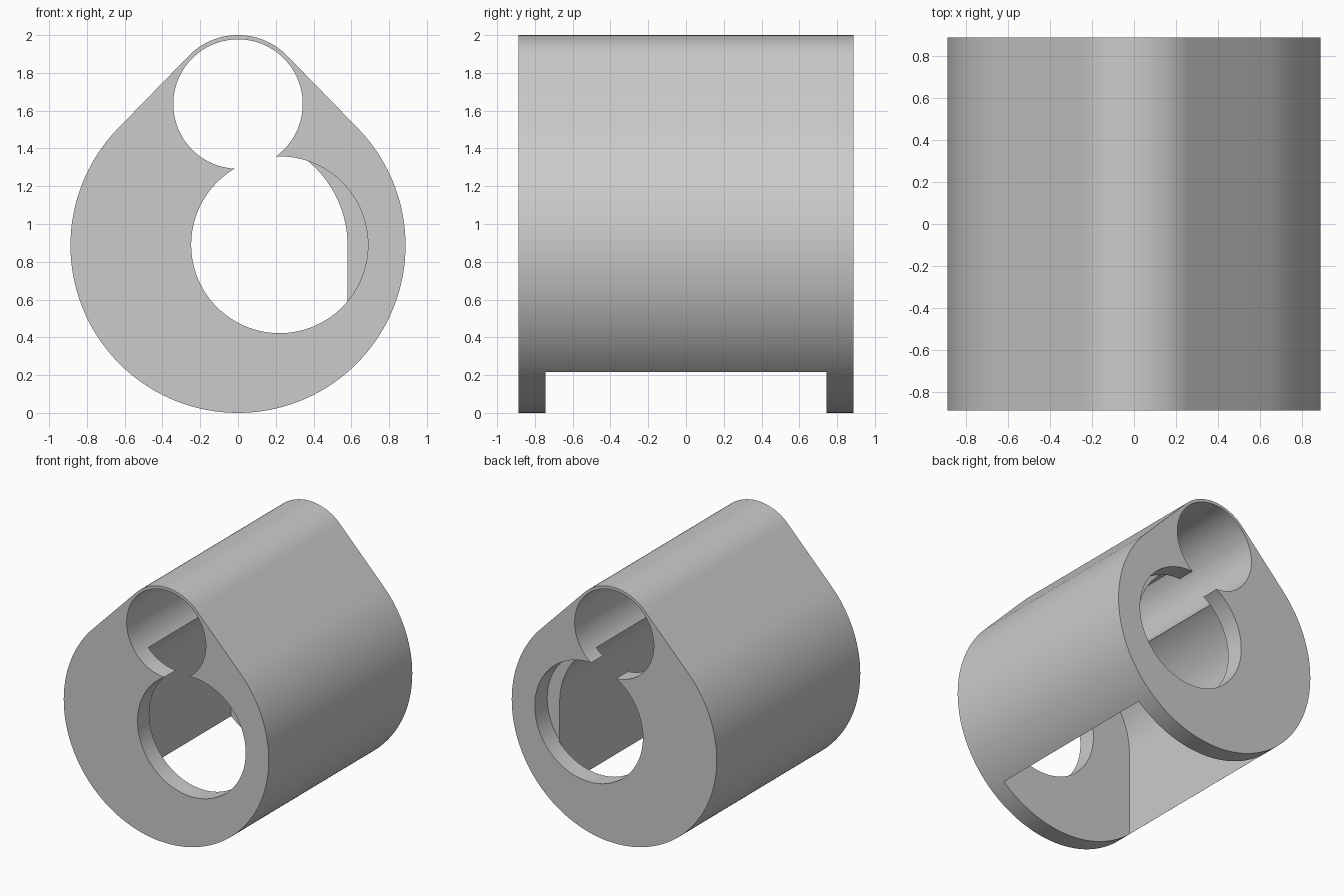
import bpy, bmesh
from math import acos, cos, sin, pi, radians

cube = bpy.data.objects.get("Cube")
if cube:
    bpy.data.objects.remove(cube)

HALF = 0.887           # half length and main radius
MAIN_Z = 0.887         # axis of the main barrel
TUBE_Z, TUBE_R = 1.635, 0.365
CAVITY_R, CAVITY_HALF = 0.58, 0.743

grey = bpy.data.materials.new("light_grey")
grey.use_nodes = True
colour = (0.6, 0.6, 0.6, 1)
grey.diffuse_color = colour
grey.node_tree.nodes["Principled BSDF"].inputs["Base Color"].default_value = colour


def arc(x, z, r, start, end, steps):
    return [(x + r * cos(start + (end - start) * i / steps),
             z + r * sin(start + (end - start) * i / steps)) for i in range(steps + 1)]


def extrude(name, outline, half):
    """Prism with an x-z outline, running from -half to half along y."""
    bm = bmesh.new()
    face = bm.faces.new([bm.verts.new((x, -half, z)) for x, z in outline])
    new = bmesh.ops.extrude_face_region(bm, geom=[face])["geom"]
    bmesh.ops.translate(bm, vec=(0, 2 * half, 0),
                        verts=[v for v in new if isinstance(v, bmesh.types.BMVert)])
    bmesh.ops.recalc_face_normals(bm, faces=bm.faces)
    mesh = bpy.data.meshes.new(name)
    bm.to_mesh(mesh)
    bm.free()
    mesh.materials.append(grey)
    obj = bpy.data.objects.new(name, mesh)
    bpy.context.collection.objects.link(obj)
    return obj


# Teardrop housing: large and small arcs joined by tangent flanks
t = acos((HALF - TUBE_R) / (TUBE_Z - MAIN_Z))
outline = (arc(0, TUBE_Z, TUBE_R, pi / 2 - t, pi / 2 + t, 40)
           + arc(0, MAIN_Z, HALF, pi / 2 + t, 2.5 * pi - t, 140))
housing = extrude("housing", outline, HALF)

# Cutters: open-bottomed cavity, upper bore, offset end-plate opening
cavity = arc(0, MAIN_Z, CAVITY_R, 0, pi, 72) + [(-CAVITY_R, -0.3), (CAVITY_R, -0.3)]
cutters = [
    extrude("cavity_cutter", cavity, CAVITY_HALF),
    extrude("bore_cutter", arc(0, TUBE_Z, 0.3425, 0, 2 * pi, 96)[:-1], 1.2),
]
opening = arc(0.22, MAIN_Z + 0.003, 0.468, 0, 2 * pi, 96)[:-1]
for name, side in (("front_opening_cutter", -1), ("back_opening_cutter", 1)):
    cutter = extrude(name, opening, 0.2)
    cutter.location.y = side * (CAVITY_HALF + 0.19)
    cutters.append(cutter)

bpy.context.view_layer.objects.active = housing
housing.select_set(True)
for cutter in cutters:
    cutter.hide_render = True
    mod = housing.modifiers.new(cutter.name, 'BOOLEAN')
    mod.operation = 'DIFFERENCE'
    mod.solver = 'EXACT'
    mod.object = cutter
    bpy.ops.object.modifier_apply(modifier=mod.name)
for cutter in cutters:
    bpy.data.objects.remove(cutter)

bpy.ops.object.shade_smooth_by_angle(angle=radians(25))
